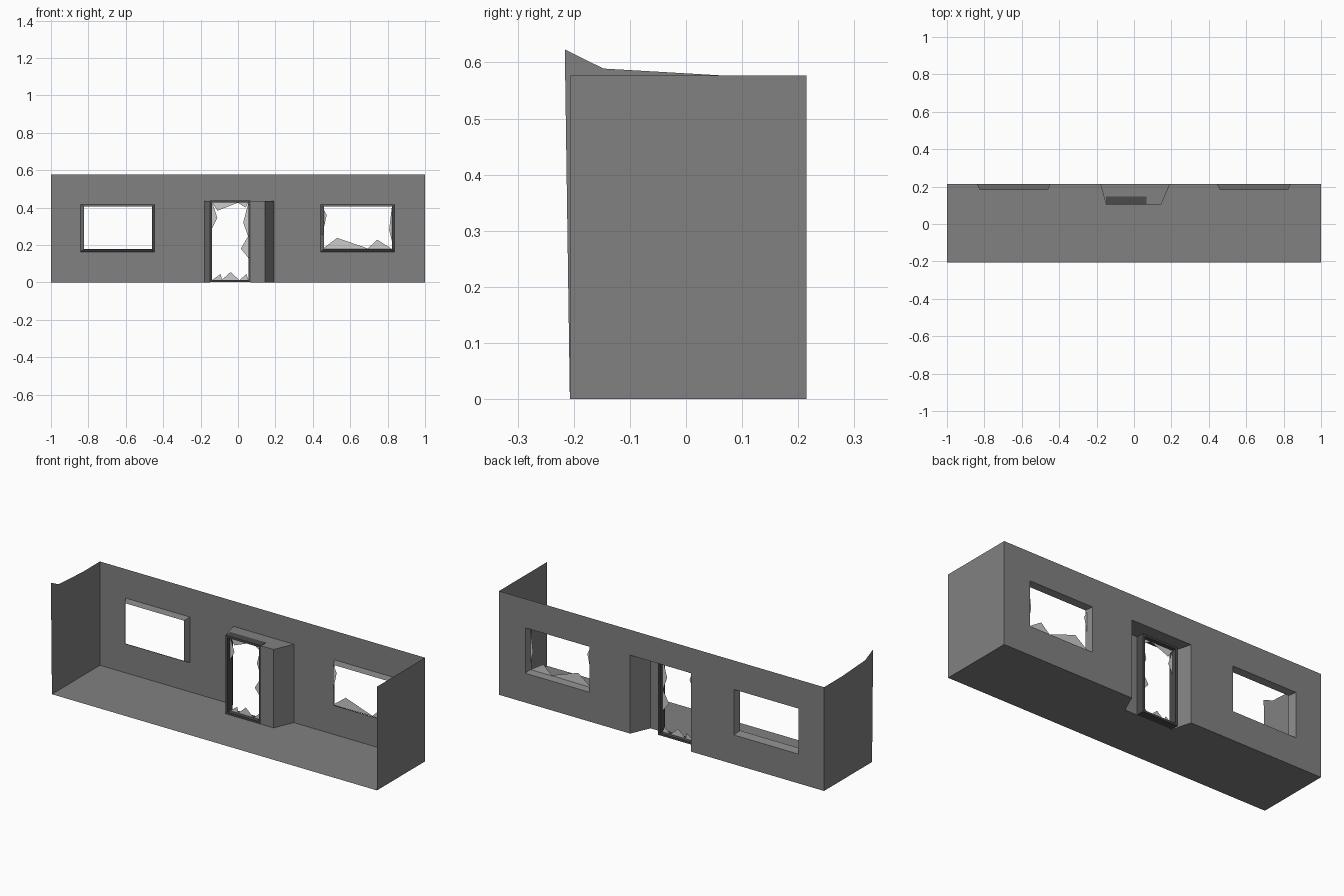
import bpy, bmesh

if "Cube" in bpy.data.objects:
    bpy.data.objects.remove(bpy.data.objects["Cube"])

BACK, FRONT, H = 0.215, -0.207, 0.577
DOOR_H = 0.436


def material(name, grey):
    m = bpy.data.materials.new(name)
    m.diffuse_color = (grey, grey, grey, 1)
    m.use_nodes = True
    m.node_tree.nodes["Principled BSDF"].inputs["Base Color"].default_value = m.diffuse_color
    return m


WALL = material("dark_plaster", 0.22)
FRAME = material("frame_paint", 0.07)


def make(name, polys, mat=None):
    """Object from a list of polygons, welded together."""
    bm = bmesh.new()
    for p in polys:
        bm.faces.new([bm.verts.new(v) for v in p])
    bmesh.ops.remove_doubles(bm, verts=bm.verts, dist=1e-5)
    me = bpy.data.meshes.new(name)
    bm.to_mesh(me)
    bm.free()
    if mat:
        me.materials.append(mat)
    ob = bpy.data.objects.new(name, me)
    bpy.context.collection.objects.link(ob)
    return ob


def rect(x0, x1, z0, z1, y):
    return [(x0, y, z0), (x1, y, z0), (x1, y, z1), (x0, y, z1)]


def bridge(a, b):
    """Quads joining two loops of equal length."""
    n = len(a)
    return [[a[i], a[(i + 1) % n], b[(i + 1) % n], b[i]] for i in range(n)]


# long wall with two window holes and a door recess
xs = [-1, -0.842, -0.446, -0.18, 0.193, 0.442, 0.838, 1]
zs = [0, 0.163, 0.416, DOOR_H, H]
holes = {(1, 1), (5, 1), (3, 0), (3, 1), (3, 2)}
make("long_wall", [rect(xs[i], xs[i + 1], zs[j], zs[j + 1], BACK)[::-1]
                   for i in range(7) for j in range(4) if (i, j) not in holes], WALL)

# side walls, the left one with a broken front edge
make("right_wall", [[(1, FRONT, 0), (1, BACK, 0), (1, BACK, H), (1, FRONT, H)]], WALL)
edge = [(BACK, 0), (FRONT, 0), (-0.216, 0.623), (-0.147, 0.589), (0.06, H), (BACK, H)]
make("left_wall", [[(-1, y, z) for y, z in edge]], WALL)

# door recess in plan, shared by floor, walls and ceiling
plan = [(-0.18, BACK), (-0.15, 0.105), (0.145, 0.105), (0.193, BACK)]
make("floor", [[(x, y, 0) for x, y in
                [(-1, FRONT), (1, FRONT), (1, BACK)] + plan[::-1] + [(-1, BACK)]]], WALL)
recess = [[(x, y, DOOR_H) for x, y in plan]]
for a, b in ((plan[0], plan[1]), ((0.068, 0.105), plan[2]), (plan[2], plan[3])):
    recess.append([(*a, 0), (*b, 0), (*b, DOOR_H), (*a, DOOR_H)])
make("door_recess", recess, WALL)

# door frame
outer = [rect(-0.15, 0.068, 0.001, DOOR_H + 0.002, y) for y in (0.103, 0.148)]
inner = [rect(-0.138, 0.056, 0.012, 0.426, y) for y in (0.103, 0.148)]
make("door_frame", bridge(outer[0], inner[0]) + bridge(inner[0], inner[1])
     + bridge(inner[1], outer[1]) + bridge(outer[1], outer[0]), FRAME)

# tapered window surrounds
for name, x0, x1 in (("left_window_surround", -0.842, -0.446),
                     ("right_window_surround", 0.442, 0.838)):
    a = rect(x0, x1, 0.163, 0.416, BACK)
    b = rect(x0 + 0.018, x1 - 0.014, 0.179, 0.405, 0.182)
    make(name, bridge(b, a), WALL)


# broken glass left in the frames
def shards(name, y, tris):
    make(name, [[(x, y, z) for x, z in t] for t in tris])


shards("window_glass", 0.19, [
    [(0.45, 0.177), (0.70, 0.179), (0.53, 0.238)],
    [(0.69, 0.178), (0.825, 0.177), (0.745, 0.228)],
    [(0.45, 0.25), (0.474, 0.36), (0.45, 0.406)],
    [(0.823, 0.22), (0.823, 0.406), (0.808, 0.28)]])
shards("door_glass", 0.126, [
    [(-0.138, 0.426), (-0.11, 0.383), (0.0, 0.426)],
    [(0.0, 0.426), (0.04, 0.4), (0.056, 0.426)],
    [(-0.138, 0.426), (-0.138, 0.29), (-0.11, 0.345)],
    [(0.056, 0.426), (0.028, 0.32), (0.056, 0.24)],
    [(0.056, 0.25), (0.015, 0.18), (0.056, 0.13)],
    [(-0.138, 0.012), (-0.085, 0.012), (-0.093, 0.045)],
    [(-0.088, 0.012), (0.008, 0.012), (-0.04, 0.055)],
    [(0.008, 0.012), (0.056, 0.012), (0.045, 0.045)]])
